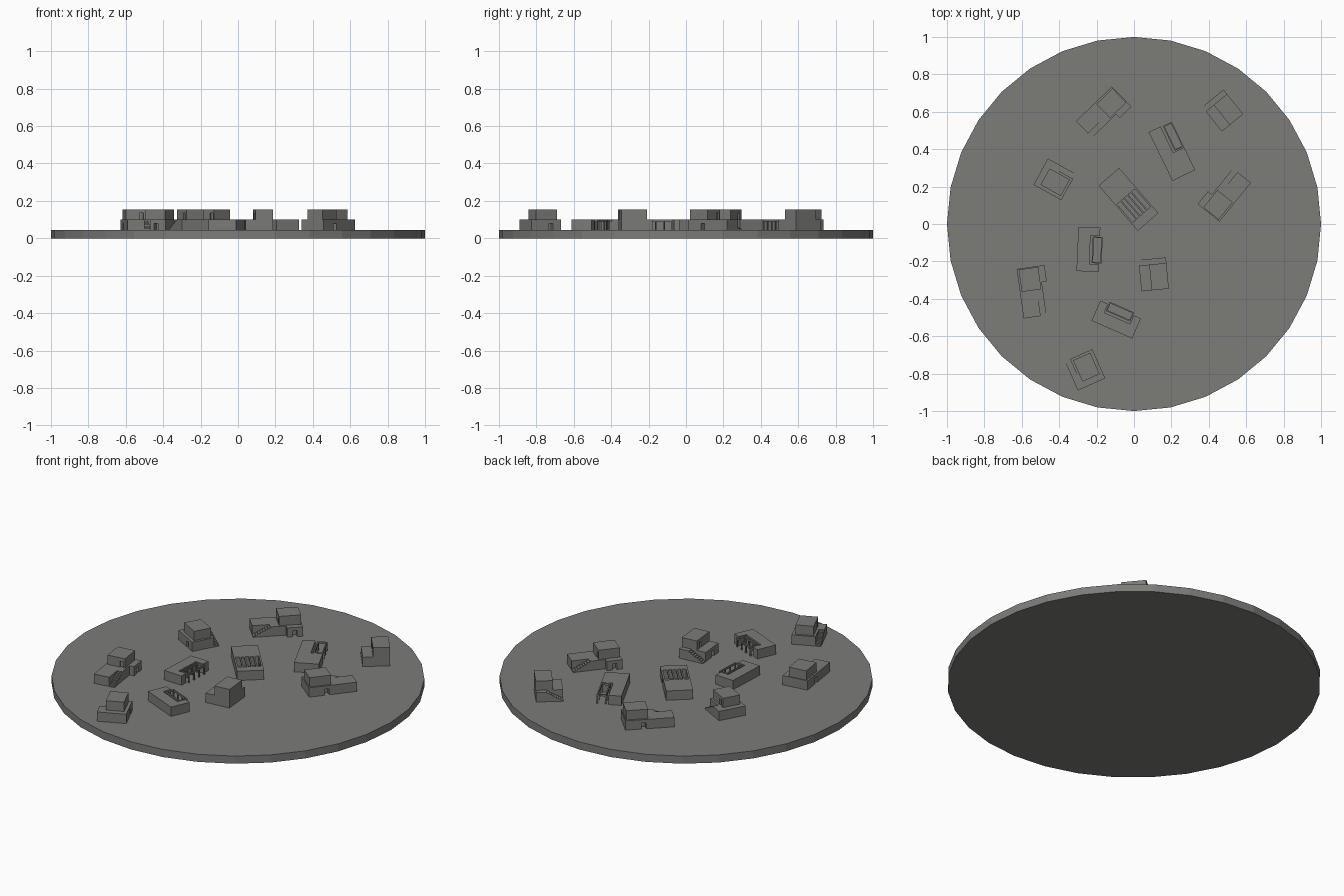
import bpy, bmesh
from math import radians
from mathutils import Matrix, Vector

cube = bpy.data.objects.get("Cube")
if cube:
    bpy.data.objects.remove(cube, do_unlink=True)

GREY = (0.2, 0.2, 0.19, 1)
mat = bpy.data.materials.new("stone_grey")
mat.use_nodes = True
mat.diffuse_color = GREY
mat.node_tree.nodes["Principled BSDF"].inputs["Base Color"].default_value = GREY

GROUND, LOW, HIGH = 0.045, 0.1, 0.155
FLOOR = GROUND - 0.005


def finish(name, bm, frame):
    bmesh.ops.recalc_face_normals(bm, faces=bm.faces)
    mesh = bpy.data.meshes.new(name)
    bm.to_mesh(mesh)
    bm.free()
    mesh.materials.append(mat)
    obj = bpy.data.objects.new(name, mesh)
    obj.matrix_world = frame
    bpy.context.collection.objects.link(obj)
    return obj


def add_box(bm, u0, u1, v0, v1, z0, z1):
    """u runs along the building, v to the right of u."""
    size = Vector((u1 - u0, v1 - v0, z1 - z0))
    mid = Vector(((u0 + u1) / 2, -(v0 + v1) / 2, (z0 + z1) / 2))
    bmesh.ops.create_cube(bm, size=1, matrix=Matrix.Translation(mid) @ Matrix.Diagonal(size).to_4x4())


def boxes(name, frame, *items):
    bm = bmesh.new()
    for item in items:
        add_box(bm, *item)
    return finish(name, bm, frame)


def carve(obj, *items):
    """Cut boxes out of a part and bake the result."""
    for item in items:
        cutter = boxes("cutter", obj.matrix_world, item)
        cutter.hide_render = True
        bpy.context.view_layer.update()
        mod = obj.modifiers.new("cut", "BOOLEAN")
        mod.operation, mod.solver, mod.object = "DIFFERENCE", "EXACT", cutter
        deps = bpy.context.evaluated_depsgraph_get()
        baked = bpy.data.meshes.new_from_object(obj.evaluated_get(deps))
        obj.modifiers.clear()
        obj.data = baked
        bpy.data.objects.remove(cutter, do_unlink=True)


def stairs(frame, start, end, a, b, along_u=True, count=8):
    """Solid steps climbing from start to end."""
    items = []
    step = (end - start) / count
    for i in range(count):
        lo, hi = sorted((start + i * step, start + (i + 1) * step))
        top = GROUND + (LOW - GROUND) * (i + 1) / count
        items.append((lo, hi, a, b, FLOOR, top) if along_u else (a, b, lo, hi, FLOOR, top))
    boxes("stairs", frame, *items)


def long_house(frame):
    body = boxes("long_house_body", frame, (0, 0.267, 0, 0.123, FLOOR, LOW))
    carve(body, (-0.01, 0.107, 0.092, 0.13, 0, 0.2),
          (0.155, 0.18, -0.01, 0.03, GROUND, 0.08))
    wing = boxes("long_house_wing", frame, (0.18, 0.267, 0.12, 0.15, FLOOR, LOW))
    carve(wing, (0.21, 0.235, 0.125, 0.16, GROUND, 0.08))
    tower = boxes("long_house_tower", frame, (0.142, 0.262, 0.01, 0.115, LOW - 0.005, HIGH))
    carve(tower, (0.13, 0.15, 0.085, 0.105, LOW, 0.135))
    stairs(frame, 0, 0.107, 0.092, 0.123)


def terrace_house(frame):
    body = boxes("terrace_house_body", frame, (0, 0.168, 0, 0.147, FLOOR, LOW))
    carve(body, (0.138, 0.18, -0.01, 0.1, 0, 0.2),
          (0.05, 0.075, -0.01, 0.02, GROUND, 0.08))
    tower = boxes("terrace_house_tower", frame, (0, 0.138, 0.055, 0.147, LOW - 0.005, HIGH))
    carve(tower, (0.09, 0.11, 0.05, 0.07, LOW, 0.135))
    stairs(frame, 0, 0.1, 0.138, 0.168, along_u=False)


def square_house(frame):
    body = boxes("square_house_body", frame, (0, 0.17, 0, 0.16, FLOOR, LOW))
    carve(body, (0.06, 0.18, -0.01, 0.03, 0, 0.2),
          (0.1, 0.125, 0.13, 0.17, GROUND, 0.08))
    tower = boxes("square_house_tower", frame, (0.033, 0.157, 0.042, 0.142, LOW - 0.005, HIGH))
    carve(tower, (0.055, 0.075, 0.035, 0.06, LOW, 0.135))
    stairs(frame, 0.17, 0.06, 0, 0.03)


def pergola(frame, u0, u1, v0, v1):
    """Two beams on posts."""
    t = 0.007
    items = []
    for v in (v0, v1 - t):
        items.append((u0, u1, v, v + t, LOW - 0.01, LOW))
        for i in range(4):
            u = u0 + (u1 - u0 - t) * i / 3
            items.append((u, u + t, v, v + t, FLOOR, LOW - 0.01))
    for u in (u0, u1 - t):
        items.append((u, u + t, v0 + t, v1 - t, LOW - 0.01, LOW))
    boxes("pergola", frame, *items)


def porch_house(frame, length, width, start, end, depth, overhang):
    body = boxes("porch_house_body", frame, (0, length, 0, width, FLOOR, LOW))
    carve(body, (start, end, -0.02, depth, 0, 0.2))
    pergola(frame, max(start, 0) + 0.004, end - 0.004, -overhang, depth - 0.012)


def court_house(frame):
    body = boxes("court_house_body", frame, (0, 0.32, 0, 0.145, FLOOR, LOW))
    carve(body, (0.14, 0.268, 0.01, 0.135, GROUND, 0.2),
          (0.19, 0.22, -0.01, 0.02, GROUND, 0.08))
    slats = [(0.135, 0.272, v, v + 0.008, LOW - 0.01, LOW)
             for v in (0.032, 0.056, 0.081, 0.105)]
    boxes("courtyard_slats", frame, *slats)


def place(x, y, angle):
    return Matrix.Translation((x, y, 0)) @ Matrix.Rotation(radians(angle), 4, "Z")


# Round ground slab
bm = bmesh.new()
bmesh.ops.create_cone(bm, cap_ends=True, segments=32, radius1=1, radius2=1, depth=GROUND,
                      matrix=Matrix.Translation((0, 0, GROUND / 2)))
finish("ground_slab", bm, Matrix())

# Village houses
for spot in ((-0.31, 0.55, 44), (-0.59, -0.505, 98), (0.625, 0.22, 231)):
    long_house(place(*spot))
for spot in ((0.04, -0.36, 95.5), (0.47, 0.495, 129)):
    terrace_house(place(*spot))
for spot in ((-0.46, 0.35, -29), (-0.3, -0.89, 114)):
    square_house(place(*spot))
for spot in ((-0.18, -0.02, -92.6), (-0.18, -0.41, -23.7)):
    porch_house(place(*spot), 0.237, 0.117, 0.045, 0.195, 0.05, 0.015)
porch_house(place(0.2, 0.55, -64), 0.29, 0.135, -0.01, 0.155, 0.065, 0)
court_house(place(-0.08, 0.3, -49))
